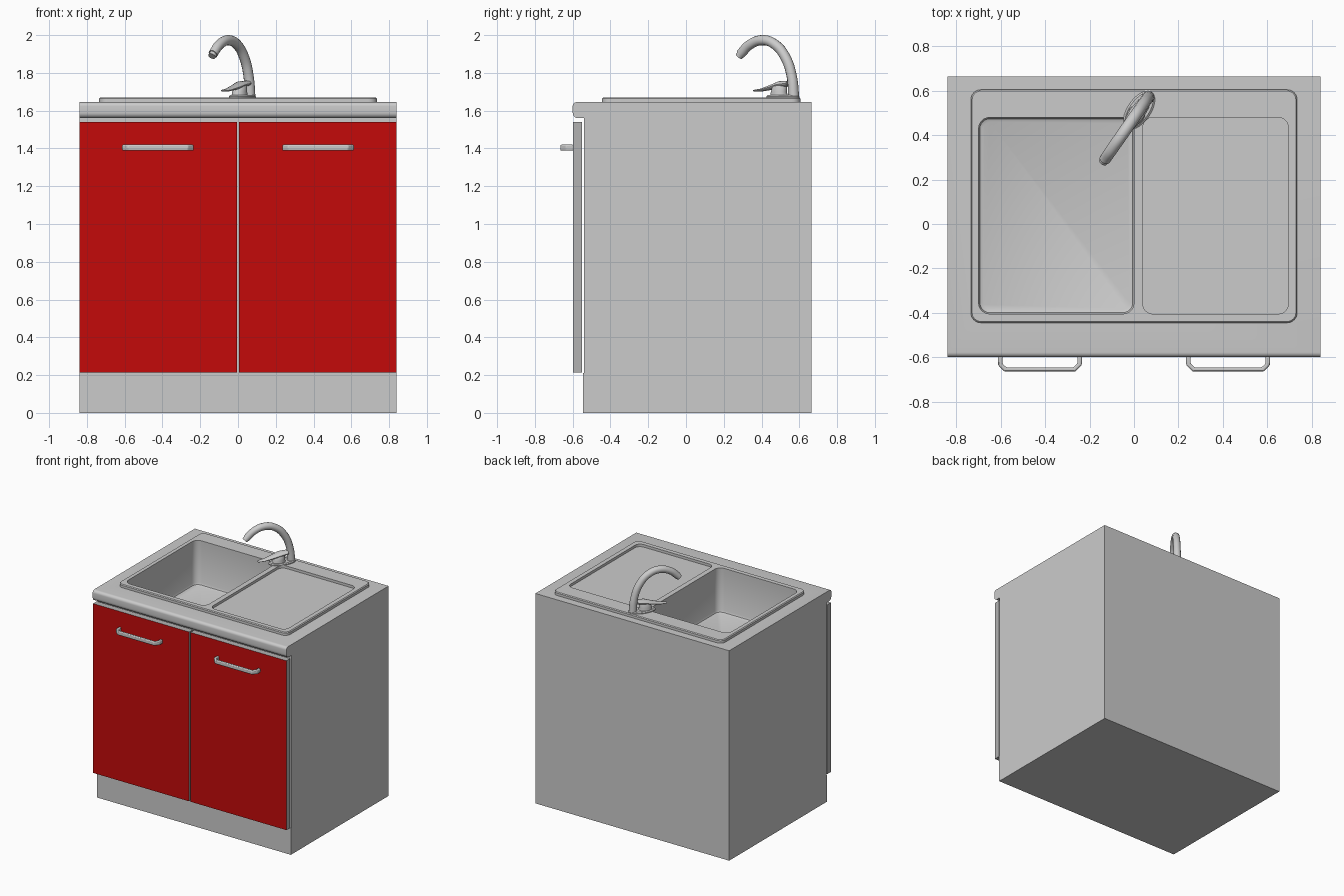
import bpy, bmesh, math
from mathutils import Vector, Matrix

if "Cube" in bpy.data.objects:
    bpy.data.objects.remove(bpy.data.objects["Cube"])


def make(name, verts, faces):
    bm = bmesh.new()
    vs = [bm.verts.new(v) for v in verts]
    for f in faces:
        bm.faces.new([vs[i] for i in f])
    bmesh.ops.recalc_face_normals(bm, faces=bm.faces)
    me = bpy.data.meshes.new(name)
    bm.to_mesh(me)
    bm.free()
    ob = bpy.data.objects.new(name, me)
    bpy.context.collection.objects.link(ob)
    return ob


def loft(name, loops):
    """Skin between equal-length loops of points, capping both ends."""
    n = len(loops[0])
    faces = [list(range(n)), [(len(loops) - 1) * n + i for i in range(n)]]
    for k in range(len(loops) - 1):
        for i in range(n):
            j = (i + 1) % n
            faces.append([k * n + i, k * n + j, (k + 1) * n + j, (k + 1) * n + i])
    return make(name, [p for l in loops for p in l], faces)


def box(name, x0, x1, y0, y1, z0, z1):
    return loft(name, [[(x0, y0, z), (x1, y0, z), (x1, y1, z), (x0, y1, z)] for z in (z0, z1)])


def arc(cx, cy, r, a0, a1, n=6):
    return [(cx + r * math.cos(math.radians(a0 + (a1 - a0) * i / n)),
             cy + r * math.sin(math.radians(a0 + (a1 - a0) * i / n))) for i in range(n + 1)]


def rounded(rect, r, z, grow=0.0):
    x0, x1, y0, y1 = rect[0] - grow, rect[1] + grow, rect[2] - grow, rect[3] + grow
    r += grow
    pts = []
    for cx, cy, a in ((x1 - r, y1 - r, 0), (x0 + r, y1 - r, 90), (x0 + r, y0 + r, 180), (x1 - r, y0 + r, 270)):
        pts += arc(cx, cy, r, a, a + 90)
    return [(x, y, z) for x, y in pts]


def activate(ob):
    bpy.ops.object.select_all(action='DESELECT')
    ob.select_set(True)
    bpy.context.view_layer.objects.active = ob


def smooth(ob):
    activate(ob)
    bpy.ops.object.shade_smooth_by_angle(angle=math.radians(35))


def cut(ob, cutter):
    m = ob.modifiers.new("cut", 'BOOLEAN')
    m.operation, m.object, m.solver = 'DIFFERENCE', cutter, 'EXACT'
    activate(ob)
    bpy.ops.object.modifier_apply(modifier=m.name)
    bpy.data.objects.remove(cutter)


def material(name, color):
    m = bpy.data.materials.new(name)
    m.diffuse_color = color
    m.use_nodes = True
    m.node_tree.nodes["Principled BSDF"].inputs["Base Color"].default_value = m.diffuse_color
    return m


RED = material("red", (0.55, 0.003, 0.003, 1))
GREY = material("light_grey", (0.45, 0.45, 0.45, 1))
RIM = (-0.735, 0.735, -0.445, 0.605)
BASIN = (-0.70, 0.0, -0.405, 0.48)
DRAIN = (0.04, 0.695, -0.405, 0.48)
TOP, RIM_TOP, FLOOR = 1.645, 1.67, 1.32

# Plinth
box("plinth", -0.84, 0.84, -0.545, 0.665, 0, 0.21)

# Cabinet and worktop with rounded front edge, one profile along x
prof = [(0.665, 0.21), (0.665, TOP)] + arc(-0.578, TOP - 0.022, 0.022, 90, 180) \
    + arc(-0.57, 1.59, 0.03, 180, 270) + [(-0.54, 1.56), (-0.54, 0.21)]
cabinet = loft("cabinet_and_worktop", [[(x, y, z) for y, z in prof] for x in (-0.84, 0.84)])
cut(cabinet, loft("cutter", [rounded(BASIN, 0.05, z, 0.01) for z in (FLOOR - 0.01, 1.9)]))
smooth(cabinet)

# Sink rim with basin opening and shallow drainer recess
rim = loft("sink_rim", [rounded(RIM, 0.045, TOP), rounded(RIM, 0.045, RIM_TOP - 0.006),
                        rounded(RIM, 0.045, RIM_TOP, -0.006)])
cut(rim, loft("cutter", [rounded(BASIN, 0.05, z) for z in (1.5, 1.9)]))
cut(rim, loft("cutter", [rounded(DRAIN, 0.045, z) for z in (RIM_TOP - 0.02, 1.9)]))
smooth(rim)

# Basin tub with wall thickness and a small floor fillet
tub = loft("sink_basin", [rounded(BASIN, 0.05, FLOOR - 0.01, 0.01), rounded(BASIN, 0.05, TOP, 0.01),
                          rounded(BASIN, 0.05, TOP), rounded(BASIN, 0.05, FLOOR + 0.02),
                          rounded(BASIN, 0.05, FLOOR + 0.006, -0.006), rounded(BASIN, 0.05, FLOOR, -0.02)])
smooth(tub)

# Doors (red front, grey edges) and bent bar handles, mirrored left and right
outer = [(0.235, -0.595), (0.235, -0.635), (0.265, -0.665), (0.583, -0.665), (0.613, -0.635), (0.613, -0.595)]
inner = [(0.593, -0.595), (0.593, -0.629), (0.575, -0.646), (0.273, -0.646), (0.255, -0.629), (0.255, -0.595)]
for side, s in (("left", -1), ("right", 1)):
    door = box(side + "_door", s * 0.006, s * 0.838, -0.597, -0.55, 0.213, 1.54)
    door.data.materials.append(GREY)
    door.data.materials.append(RED)
    for p in door.data.polygons:
        p.material_index = 1 if p.normal.y < -0.9 else 0
    handle = loft(side + "_handle", [[(s * x, y, z) for x, y in outer + inner] for z in (1.388, 1.42)])
    bev = handle.modifiers.new("bevel", 'BEVEL')
    bev.width, bev.segments = 0.006, 2
    smooth(handle)

# Tap: laid out along a diagonal direction from the spout base
BASE, DIR = Vector((0.063, 0.570, 0)), Vector((-0.57, -0.82, 0)).normalized()


def at(s, z):
    p = BASE + DIR * s
    return Vector((p.x, p.y, z))


def tube(name, pts, depth):
    cu = bpy.data.curves.new(name, 'CURVE')
    cu.dimensions, cu.bevel_depth, cu.bevel_resolution = '3D', depth, 4
    cu.use_fill_caps, cu.resolution_u = True, 8
    sp = cu.splines.new('BEZIER')
    sp.bezier_points.add(len(pts) - 1)
    for bp, (s, z, r) in zip(sp.bezier_points, pts):
        bp.co, bp.radius = at(s, z), r
        bp.handle_left_type = bp.handle_right_type = 'AUTO'
    ob = bpy.data.objects.new(name, cu)
    bpy.context.collection.objects.link(ob)
    activate(ob)
    bpy.ops.object.convert(target='MESH')
    smooth(bpy.context.object)


def ellipse(s, z, a, b):
    """Ellipse loop whose long half-axis a follows the tap direction."""
    side = Vector((-DIR.y, DIR.x, 0))
    return [at(s, z) + DIR * a * math.cos(t) + side * b * math.sin(t)
            for t in (i * math.tau / 32 for i in range(32))]


tube("tap_spout", [(0, 1.67, 1.1), (0.012, 1.78, 1), (0.055, 1.885, 1), (0.12, 1.95, 1),
                   (0.20, 1.973, 1), (0.285, 1.948, 0.98), (0.342, 1.9, 0.95)], 0.027)
tube("tap_nozzle", [(0.335, 1.906, 1), (0.352, 1.888, 1)], 0.021)
smooth(loft("tap_base_plate", [ellipse(0.07, 1.668, 0.10, 0.052), ellipse(0.07, 1.676, 0.10, 0.052),
                               ellipse(0.07, 1.682, 0.092, 0.044)]))
smooth(loft("tap_valve", [ellipse(0.095, 1.675, 0.05, 0.04), ellipse(0.095, 1.70, 0.045, 0.037),
                          ellipse(0.09, 1.73, 0.042, 0.035), ellipse(0.085, 1.745, 0.03, 0.025)]))
# Lever: flattened sections tapering toward the tip
side = Vector((-DIR.y, DIR.x, 0))
lever = [(0.03, 1.745, 0.03, 0.014), (0.09, 1.738, 0.036, 0.018), (0.15, 1.722, 0.028, 0.013),
         (0.21, 1.709, 0.02, 0.008), (0.25, 1.706, 0.014, 0.005), (0.258, 1.706, 0.006, 0.003)]
smooth(loft("tap_lever", [[at(s, z + h * math.sin(t)) + side * w * math.cos(t)
                           for t in (i * math.tau / 16 for i in range(16))] for s, z, w, h in lever]))
